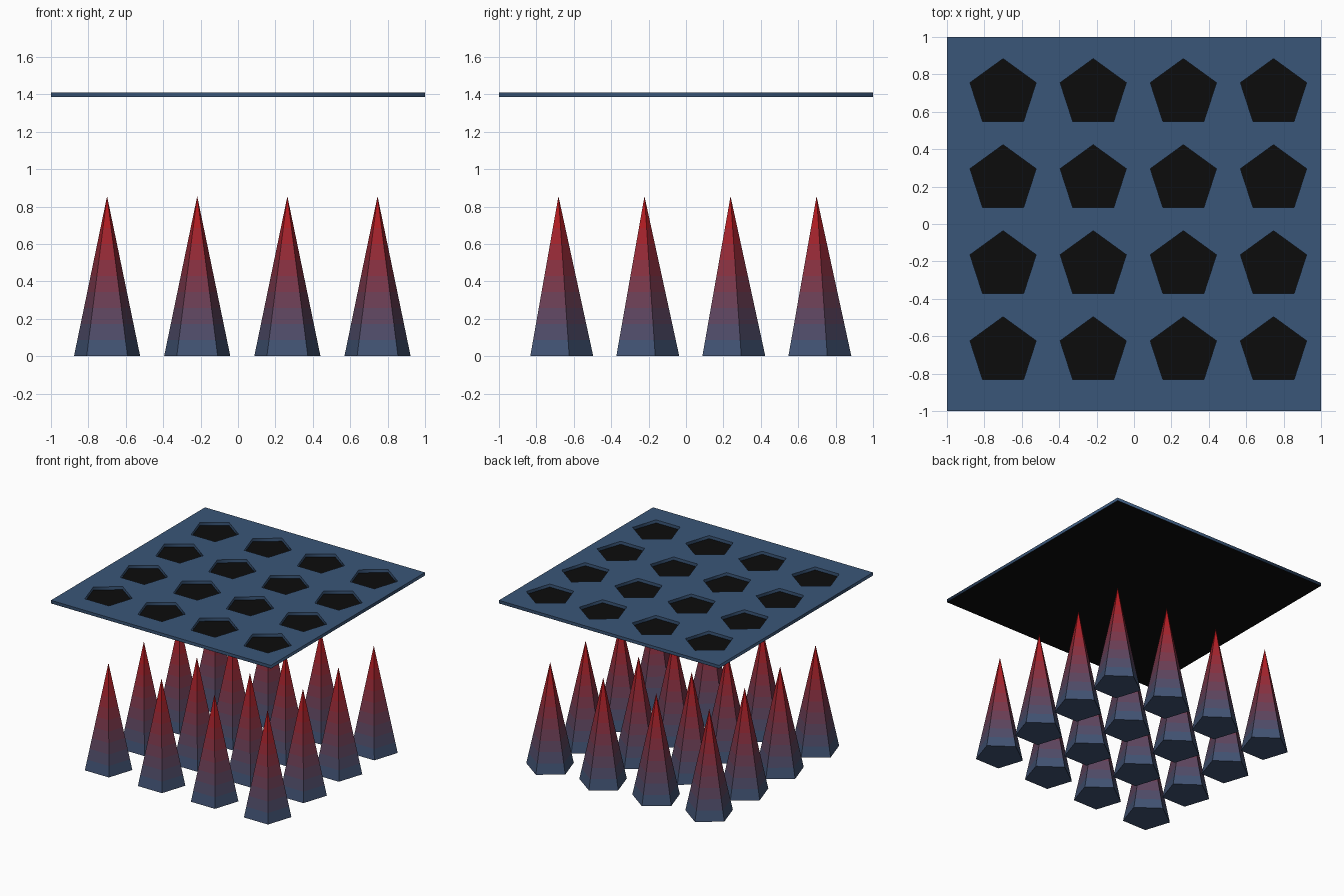
import bpy, bmesh
from math import sin, cos, pi

if "Cube" in bpy.data.objects:
    bpy.data.objects.remove(bpy.data.objects["Cube"])

R, HEIGHT, BANDS = 0.186, 0.855, 10
PLATE_Z, PLATE_HALF = 1.3975, 0.0125
BLUE, RED = (58, 86, 120), (186, 24, 28)
CENTRES = [(-0.70 + 0.482 * i, -0.682 + 0.46 * j) for j in range(4) for i in range(4)]


def material(name, rgb):
    lin = [((c / 255 + 0.055) / 1.055) ** 2.4 for c in rgb]
    m = bpy.data.materials.new(name)
    m.diffuse_color = (*lin, 1)
    m.use_nodes = True
    m.node_tree.nodes["Principled BSDF"].inputs["Base Color"].default_value = m.diffuse_color
    return m


def pentagon(cx, cy, r):
    return [(cx + r * cos(pi / 2 + k * 2 * pi / 5), cy + r * sin(pi / 2 + k * 2 * pi / 5))
            for k in range(5)]


def link(name, data):
    ob = bpy.data.objects.new(name, data)
    bpy.context.collection.objects.link(ob)
    return ob


# Spike: five-sided pyramid, split into flat colour bands fading blue to red
spike = bpy.data.meshes.new("spike")
bm = bmesh.new()
rings = [[bm.verts.new((x, y, HEIGHT * b / BANDS))
          for x, y in pentagon(0, 0, R * (1 - b / BANDS))] for b in range(BANDS)]
tip = bm.verts.new((0, 0, HEIGHT))
bm.faces.new(rings[0][::-1])
for b in range(BANDS):
    t = min(1, (b + 0.5) / BANDS * 1.1)
    spike.materials.append(material(f"spike_band_{b}", [p + (q - p) * t for p, q in zip(BLUE, RED)]))
    for k in range(5):
        n = (k + 1) % 5
        top = [rings[b + 1][n], rings[b + 1][k]] if b + 1 < BANDS else [tip]
        bm.faces.new([rings[b][k], rings[b][n]] + top).material_index = b
bm.to_mesh(spike)
bm.free()

for i, (x, y) in enumerate(CENTRES):
    link(f"spike_{i + 1}", spike).location = (x, y, 0)

# Plate: filled square outline with pentagonal holes, extruded
curve = bpy.data.curves.new("plate", 'CURVE')
curve.dimensions, curve.fill_mode, curve.extrude = '2D', 'BOTH', PLATE_HALF
square = [(-1, -1), (1, -1), (1, 1), (-1, 1)]
for outline in [square] + [pentagon(x, y, R) for x, y in CENTRES]:
    s = curve.splines.new('POLY')
    s.points.add(len(outline) - 1)
    for p, (x, y) in zip(s.points, outline):
        p.co = (x, y, 0, 1)
    s.use_cyclic_u = True
curve.materials.append(material("plate_blue", BLUE))
link("plate", curve).location.z = PLATE_Z

# Black backing sheet closing the holes from below
bpy.ops.mesh.primitive_plane_add(size=2, location=(0, 0, PLATE_Z - PLATE_HALF - 0.0005))
backing = bpy.context.object
backing.name = "backing_sheet"
backing.data.materials.append(material("backing_black", (12, 12, 12)))
